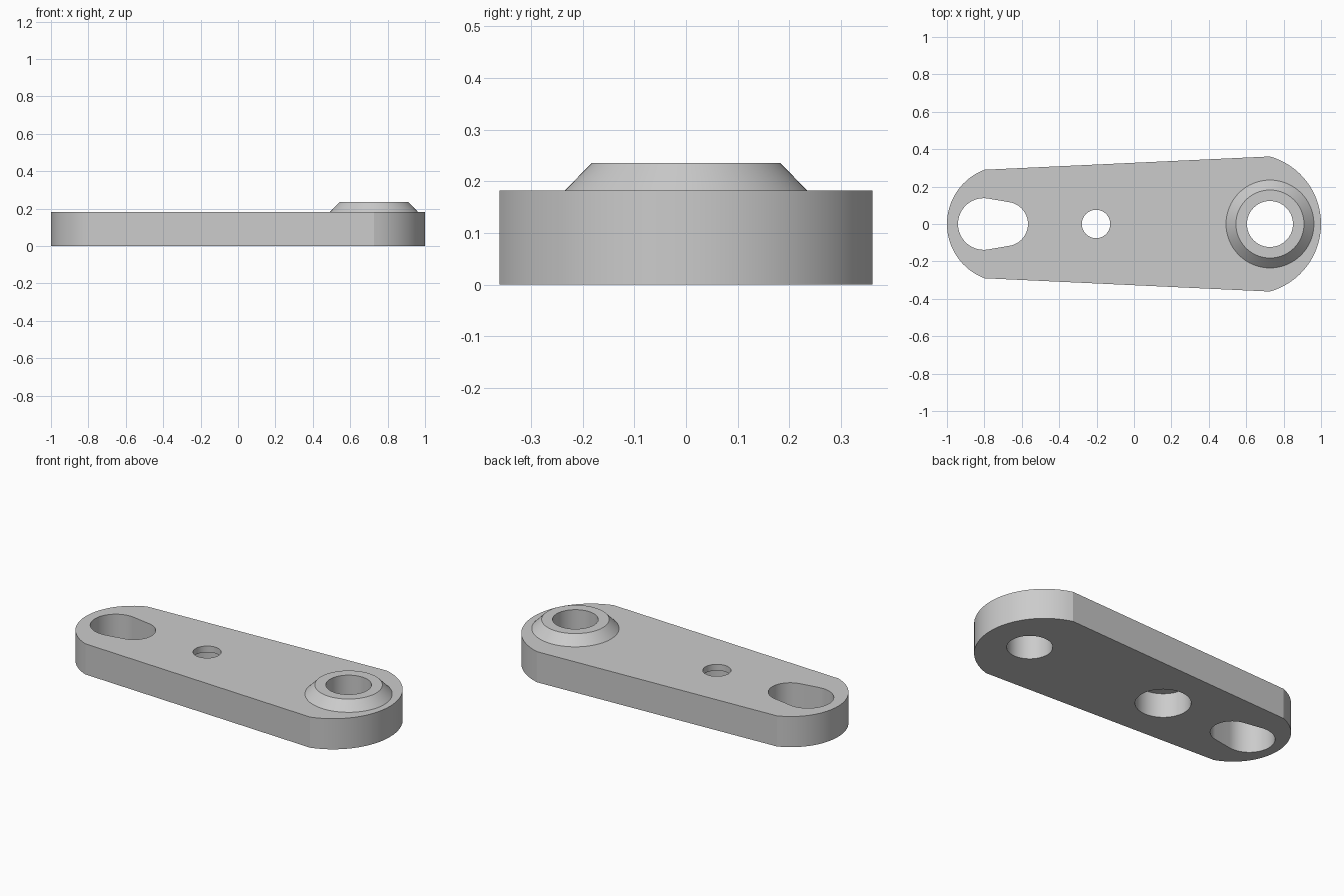
import bpy, bmesh
from math import sin, cos, asin, pi, radians

if "Cube" in bpy.data.objects:
    bpy.data.objects.remove(bpy.data.objects["Cube"], do_unlink=True)

metal = bpy.data.materials.new("grey_metal")
metal.use_nodes = True
grey = (0.6, 0.6, 0.6, 1)
metal.diffuse_color = grey
metal.node_tree.nodes["Principled BSDF"].inputs["Base Color"].default_value = grey

THICK = 0.182


def arc(cx, r, a0, a1, n=32):
    return [(cx + r * cos(a0 + (a1 - a0) * i / n), r * sin(a0 + (a1 - a0) * i / n))
            for i in range(n + 1)]


def circle(cx, r, n=64):
    return arc(cx, r, 0, 2 * pi, n)[:-1]


def to_object(name, bm):
    bmesh.ops.recalc_face_normals(bm, faces=bm.faces)
    mesh = bpy.data.meshes.new(name)
    bm.to_mesh(mesh)
    bm.free()
    mesh.materials.append(metal)
    obj = bpy.data.objects.new(name, mesh)
    bpy.context.collection.objects.link(obj)
    return obj


def prism(name, outline, z0, z1):
    bm = bmesh.new()
    face = bm.faces.new([bm.verts.new((x, y, z0)) for x, y in outline])
    ext = bmesh.ops.extrude_face_region(bm, geom=[face])
    bmesh.ops.translate(bm, vec=(0, 0, z1 - z0),
                        verts=[v for v in ext["geom"] if isinstance(v, bmesh.types.BMVert)])
    return to_object(name, bm)


def smooth(obj, degrees):
    bpy.ops.object.select_all(action="DESELECT")
    obj.select_set(True)
    bpy.context.view_layer.objects.active = obj
    bpy.ops.object.shade_smooth_by_angle(angle=radians(degrees))


# Tapered plate: a large arc on the left end, a smaller one on the right
big, small = asin(0.361 / 0.375), asin(0.29 / 0.31)
plate = prism("tapered_plate",
              arc(0.625, 0.375, -big, big) + arc(-0.69, 0.31, pi - small, pi + small),
              0, THICK)

# Cutters: boss bore, pilot hole, counterbore from below, tapered slot
top = THICK + 0.1
lean = 1.4
cutters = [
    prism("boss_bore_cutter", circle(0.727, 0.123), -0.1, top),
    prism("pilot_hole_cutter", circle(-0.203, 0.076), -0.1, top),
    prism("counterbore_cutter", circle(-0.203, 0.15), -0.1, 0.145),
    prism("slot_cutter",
          arc(-0.685, 0.118, -lean, lean) + arc(-0.803, 0.138, lean, 2 * pi - lean),
          -0.1, top),
]
for cutter in cutters:
    mod = plate.modifiers.new(cutter.name, "BOOLEAN")
    mod.operation = "DIFFERENCE"
    mod.solver = "EXACT"
    mod.object = cutter
    bpy.context.view_layer.objects.active = plate
    bpy.ops.object.modifier_apply(modifier=mod.name)
for cutter in cutters:
    bpy.data.objects.remove(cutter, do_unlink=True)
smooth(plate, 12)

# Conical boss: rings swept from the bore to the sloped rim
bm = bmesh.new()
rings = [[bm.verts.new((x, y, z)) for x, y in circle(0.727, r)]
         for r, z in [(0.123, THICK), (0.123, 0.236), (0.182, 0.236), (0.235, THICK)]]
for a, b in zip(rings, rings[1:]):
    for i in range(len(a)):
        j = (i + 1) % len(a)
        bm.faces.new((a[i], a[j], b[j], b[i]))
boss = to_object("conical_boss", bm)
# The open ring needs its top facing up
if max(boss.data.polygons, key=lambda p: p.center.z - abs(p.normal.x) - abs(p.normal.y)).normal.z < 0:
    boss.data.flip_normals()
smooth(boss, 30)
